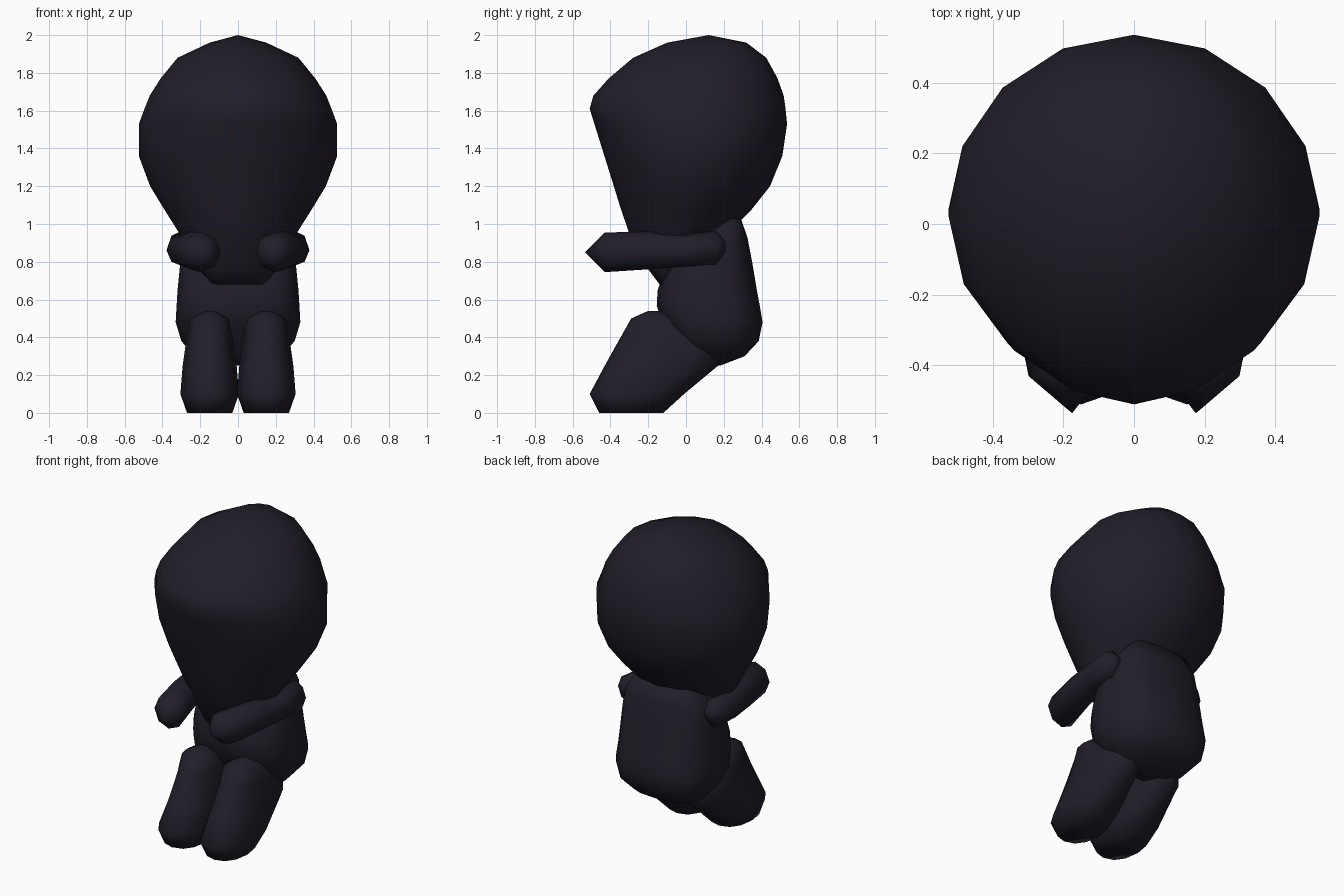
import bpy, bmesh, math

if "Cube" in bpy.data.objects:
    bpy.data.objects.remove(bpy.data.objects["Cube"])

mat = bpy.data.materials.new("dark_plum")
mat.diffuse_color = (0.016, 0.013, 0.023, 1)
mat.use_nodes = True
mat.node_tree.nodes["Principled BSDF"].inputs["Base Color"].default_value = mat.diffuse_color


def oval(n, power, front=1.0):
    """Unit superellipse; front > 1 pinches the -y half."""
    pts = []
    for i in range(n):
        a = 2 * math.pi * i / n
        s, c = math.sin(a), math.cos(a)
        x = math.copysign(abs(s) ** (2 / power), s)
        y = math.copysign(abs(c) ** (2 / power), c)
        if y < 0:
            x = math.copysign(abs(x) ** front, x)
        pts.append((x, y))
    return pts


def loft(name, rings, shape, along_y=False, mirror=False):
    """Rings: (level, low, high, half width, centre x); low/high is y, or z when along_y."""
    bm = bmesh.new()
    loops = []
    for level, low, high, half, cx in rings:
        mid, r = (low + high) / 2, (high - low) / 2
        loop = []
        for u, v in shape:
            x, w = cx + half * u, mid + r * v
            loop.append(bm.verts.new((x, level, w) if along_y else (x, w, level)))
        loops.append(loop)
    n = len(shape)
    for a, b in zip(loops, loops[1:]):
        for i in range(n):
            j = (i + 1) % n
            bm.faces.new((a[i], a[j], b[j], b[i]))
    bm.faces.new(loops[0])
    bm.faces.new(loops[-1])
    bmesh.ops.remove_doubles(bm, verts=bm.verts, dist=0.0005)
    bmesh.ops.recalc_face_normals(bm, faces=bm.faces)
    mesh = bpy.data.meshes.new(name)
    bm.to_mesh(mesh)
    bm.free()
    mesh.materials.append(mat)
    ob = bpy.data.objects.new(name, mesh)
    bpy.context.collection.objects.link(ob)
    for p in mesh.polygons:
        p.use_smooth = True
    if mirror:
        m = ob.modifiers.new("mirror", 'MIRROR')
        m.use_mirror_merge = False
    return ob


# Big head tapering to a small flat chin
head = [(0.68, -0.14, -0.09, 0.15), (0.76, -0.20, 0.02, 0.20),
        (0.95, -0.30, 0.22, 0.31), (1.08, -0.345, 0.35, 0.392),
        (1.20, -0.382, 0.445, 0.465), (1.36, -0.432, 0.51, 0.525),
        (1.53, -0.485, 0.535, 0.525), (1.61, -0.51, 0.527, 0.495),
        (1.68, -0.49, 0.517, 0.467), (1.77, -0.41, 0.485, 0.41),
        (1.88, -0.28, 0.425, 0.32), (1.96, -0.10, 0.32, 0.15),
        (2.00, 0.12, 0.12, 0.0)]
loft("head", [r + (0,) for r in head], oval(16, 2, 1.1))

# Rounded, slightly tilted body
body = [(0.25, 0.05, 0.18, 0.12), (0.30, 0.00, 0.31, 0.23),
        (0.38, -0.06, 0.385, 0.30), (0.48, -0.13, 0.405, 0.33),
        (0.57, -0.155, 0.39, 0.325), (0.65, -0.15, 0.375, 0.32),
        (0.80, -0.10, 0.35, 0.305), (0.93, 0.00, 0.325, 0.28),
        (1.03, 0.15, 0.29, 0.20)]
loft("torso", [r + (0,) for r in body], oval(16, 2.8))

# Stubby legs leaning forward
leg = [(0.0, -0.46, -0.12, 0.12), (0.10, -0.51, -0.01, 0.155),
       (0.25, -0.43, 0.17, 0.143), (0.34, -0.38, 0.18, 0.13),
       (0.42, -0.335, 0.08, 0.118), (0.50, -0.29, -0.04, 0.10),
       (0.54, -0.20, -0.13, 0.025)]
loft("leg", [r + (0.15,) for r in leg], oval(12, 2.3), mirror=True)

# Arms reaching forward and slightly inward
arm = [(0.21, 0.86, 0.90, 0.02, 0.30), (0.16, 0.78, 0.965, 0.08, 0.295),
       (0.00, 0.775, 0.945, 0.088, 0.29), (-0.20, 0.76, 0.96, 0.095, 0.25),
       (-0.43, 0.745, 0.955, 0.103, 0.195), (-0.535, 0.85, 0.85, 0.0, 0.175)]
loft("arm", arm, oval(8, 2), along_y=True, mirror=True)
